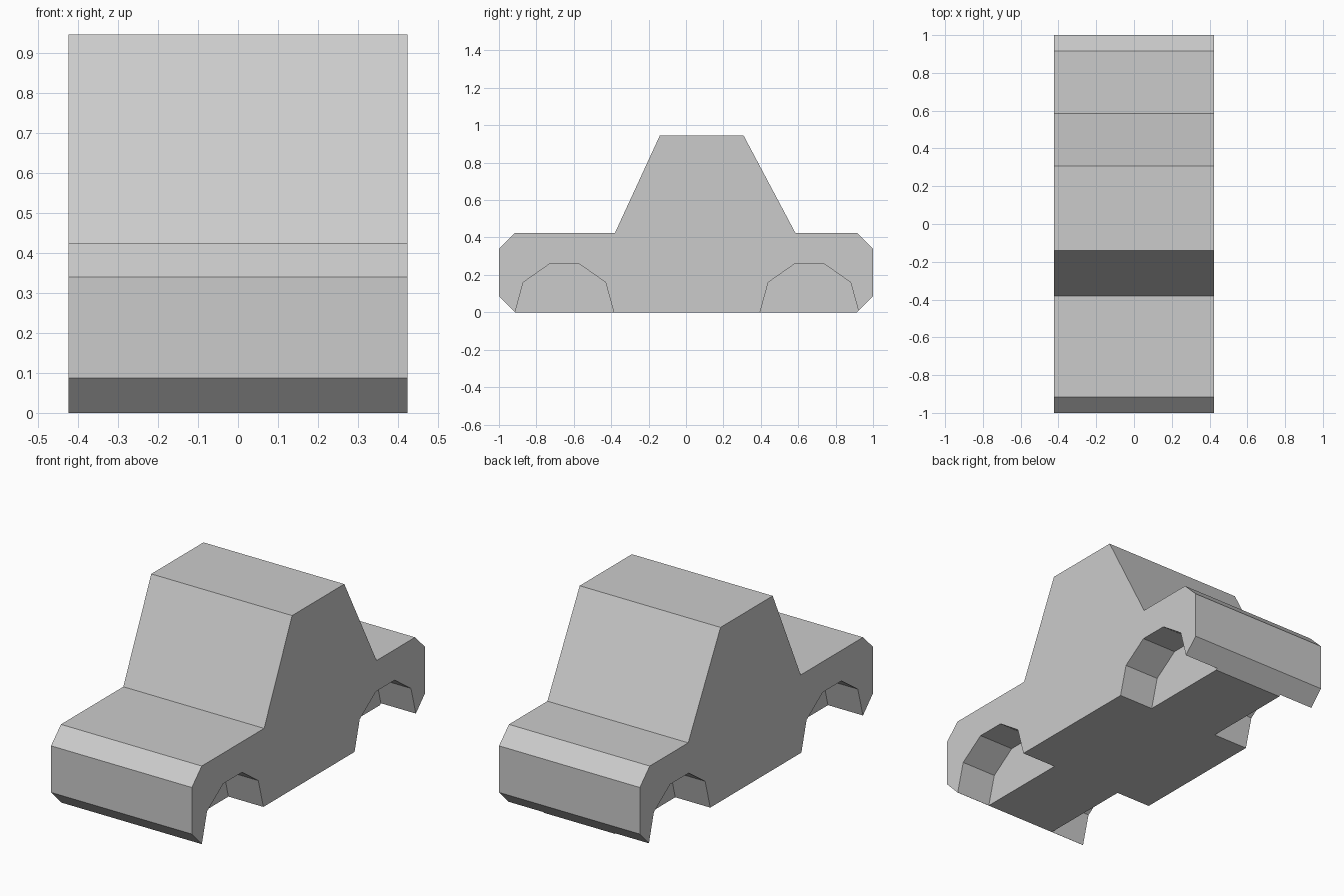
import bpy, bmesh

if "Cube" in bpy.data.objects:
    bpy.data.objects.remove(bpy.data.objects["Cube"])

HALF_WIDTH = 0.423
WELL_DEPTH = 0.21


def extrude_profile(name, points, x0, x1):
    """Solid made by sweeping a (y, z) profile from x0 to x1."""
    bm = bmesh.new()
    face = bm.faces.new([bm.verts.new((x0, y, z)) for y, z in points])
    swept = bmesh.ops.extrude_face_region(bm, geom=[face])
    verts = [v for v in swept["geom"] if isinstance(v, bmesh.types.BMVert)]
    bmesh.ops.translate(bm, verts=verts, vec=(x1 - x0, 0, 0))
    bmesh.ops.recalc_face_normals(bm, faces=bm.faces)
    mesh = bpy.data.meshes.new(name)
    bm.to_mesh(mesh)
    bm.free()
    obj = bpy.data.objects.new(name, mesh)
    bpy.context.collection.objects.link(obj)
    return obj


# Car body side profile
body = extrude_profile("car_body", [
    (-0.915, 0), (-1, 0.087), (-1, 0.34), (-0.915, 0.424),
    (-0.38, 0.424), (-0.14, 0.945), (0.308, 0.945), (0.585, 0.424),
    (0.915, 0.424), (1, 0.34), (1, 0.087), (0.915, 0),
], -HALF_WIDTH, HALF_WIDTH)

# Wheel wells: faceted arches cut into both sides, front and rear
half_arch = [(0.264, -0.1), (0.264, 0), (0.22, 0.16), (0.08, 0.258)]
arch = half_arch + [(-y, z) for y, z in reversed(half_arch)]
bpy.context.view_layer.objects.active = body
for side in (-1, 1):
    for centre in (-0.65, 0.66):
        cutter = extrude_profile("wheel_well_cutter", [(centre + y, z) for y, z in arch],
                                 side * (HALF_WIDTH - WELL_DEPTH), side * (HALF_WIDTH + 0.1))
        cutter.hide_render = True
        mod = body.modifiers.new("wheel_well", 'BOOLEAN')
        mod.operation = 'DIFFERENCE'
        mod.solver = 'EXACT'
        mod.object = cutter
        bpy.ops.object.modifier_apply(modifier=mod.name)
        bpy.data.objects.remove(cutter)
